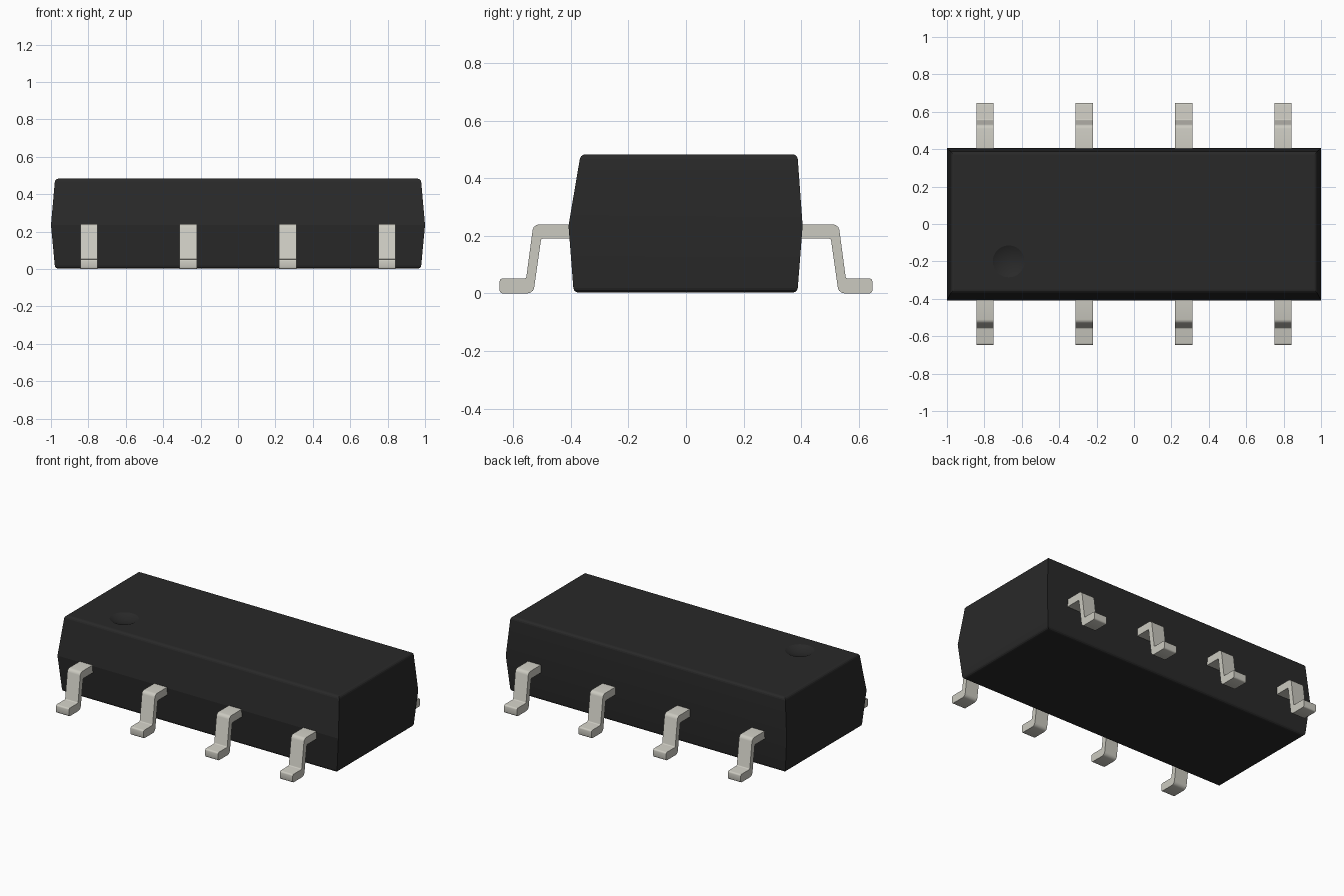
import bpy
import bmesh
import math

cube = bpy.data.objects.get("Cube")
if cube:
    bpy.data.objects.remove(cube, do_unlink=True)


def make_material(name, color):
    mat = bpy.data.materials.new(name)
    mat.use_nodes = True
    mat.diffuse_color = color
    mat.node_tree.nodes["Principled BSDF"].inputs["Base Color"].default_value = color
    return mat


def make_object(name, bm, mat):
    bmesh.ops.recalc_face_normals(bm, faces=bm.faces)
    mesh = bpy.data.meshes.new(name)
    bm.to_mesh(mesh)
    bm.free()
    mesh.materials.append(mat)
    obj = bpy.data.objects.new(name, mesh)
    bpy.context.collection.objects.link(obj)
    return obj


def smooth(obj, degrees):
    bpy.ops.object.select_all(action="DESELECT")
    obj.select_set(True)
    bpy.context.view_layer.objects.active = obj
    bpy.ops.object.shade_smooth_by_angle(angle=math.radians(degrees))


black = make_material("black plastic", (0.022, 0.022, 0.022, 1))
silver = make_material("tinned metal", (0.6, 0.59, 0.53, 1))

BOTTOM, MIDDLE, TOP = 0.003, 0.235, 0.483

# Package body: three stacked rectangles, the top one chamfered deeper in front
bm = bmesh.new()
rings = []
for half_x, front, back, z in ((0.978, -0.39, 0.387, BOTTOM),
                               (1.0, -0.408, 0.405, MIDDLE),
                               (0.978, -0.366, 0.387, TOP)):
    corners = ((-half_x, front), (half_x, front), (half_x, back), (-half_x, back))
    rings.append([bm.verts.new((x, y, z)) for x, y in corners])
for low, high in zip(rings, rings[1:]):
    for i in range(4):
        j = (i + 1) % 4
        bm.faces.new((low[i], low[j], high[j], high[i]))
bm.faces.new(rings[0])
bm.faces.new(rings[-1])
rims = [e for e in bm.edges
        if e.verts[0].co.z == e.verts[1].co.z and abs(e.verts[0].co.z - MIDDLE) > 0.1]
bmesh.ops.bevel(bm, geom=rims, offset=0.016, segments=3, profile=0.5, affect="EDGES")
body = make_object("package_body", bm, black)

# Shallow round dimple that marks the first pin
radius, depth = 0.085, 0.02
sphere_radius = (radius ** 2 + depth ** 2) / (2 * depth)
bm = bmesh.new()
bmesh.ops.create_uvsphere(bm, u_segments=48, v_segments=96, radius=sphere_radius)
cutter = make_object("dimple_cutter", bm, black)
cutter.location = (-0.67, -0.2, TOP - depth + sphere_radius)
cutter.hide_render = True
cut = body.modifiers.new("dimple", "BOOLEAN")
cut.operation = "DIFFERENCE"
cut.solver = "EXACT"
cut.object = cutter
bpy.context.view_layer.objects.active = body
bpy.ops.object.modifier_apply(modifier=cut.name)
bpy.data.objects.remove(cutter, do_unlink=True)
smooth(body, 14)

# Gull-wing pins: a side profile extruded along x, with rounded bends
PROFILE = ((0.39, 0.24), (0.53, 0.24), (0.555, 0.052), (0.647, 0.052),
           (0.647, 0), (0.53, 0), (0.503, 0.19), (0.39, 0.19))
BENDS = {1: 0.02, 2: 0.006, 3: 0.01, 4: 0.01, 5: 0.02, 6: 0.006}
WIDTH = 0.092


def make_pin(name, x, side):
    bm = bmesh.new()
    left, right = ([bm.verts.new((x + s * WIDTH / 2, side * y, z)) for y, z in PROFILE]
                   for s in (-1, 1))
    bm.faces.new(left)
    bm.faces.new(right)
    count = len(PROFILE)
    for i in range(count):
        j = (i + 1) % count
        bm.faces.new((left[i], left[j], right[j], right[i]))
    bmesh.ops.recalc_face_normals(bm, faces=bm.faces)
    for size in set(BENDS.values()):
        edges = [bm.edges.get((left[i], right[i])) for i in BENDS
                 if BENDS[i] == size and left[i].is_valid and right[i].is_valid]
        bmesh.ops.bevel(bm, geom=[e for e in edges if e], offset=size, segments=3,
                        profile=0.5, affect="EDGES")
    smooth(make_object(name, bm, silver), 35)


for row, side in (("front", -1), ("back", 1)):
    for n in range(4):
        make_pin(f"{row}_pin_{n + 1}", (n - 1.5) * 0.531, side)
